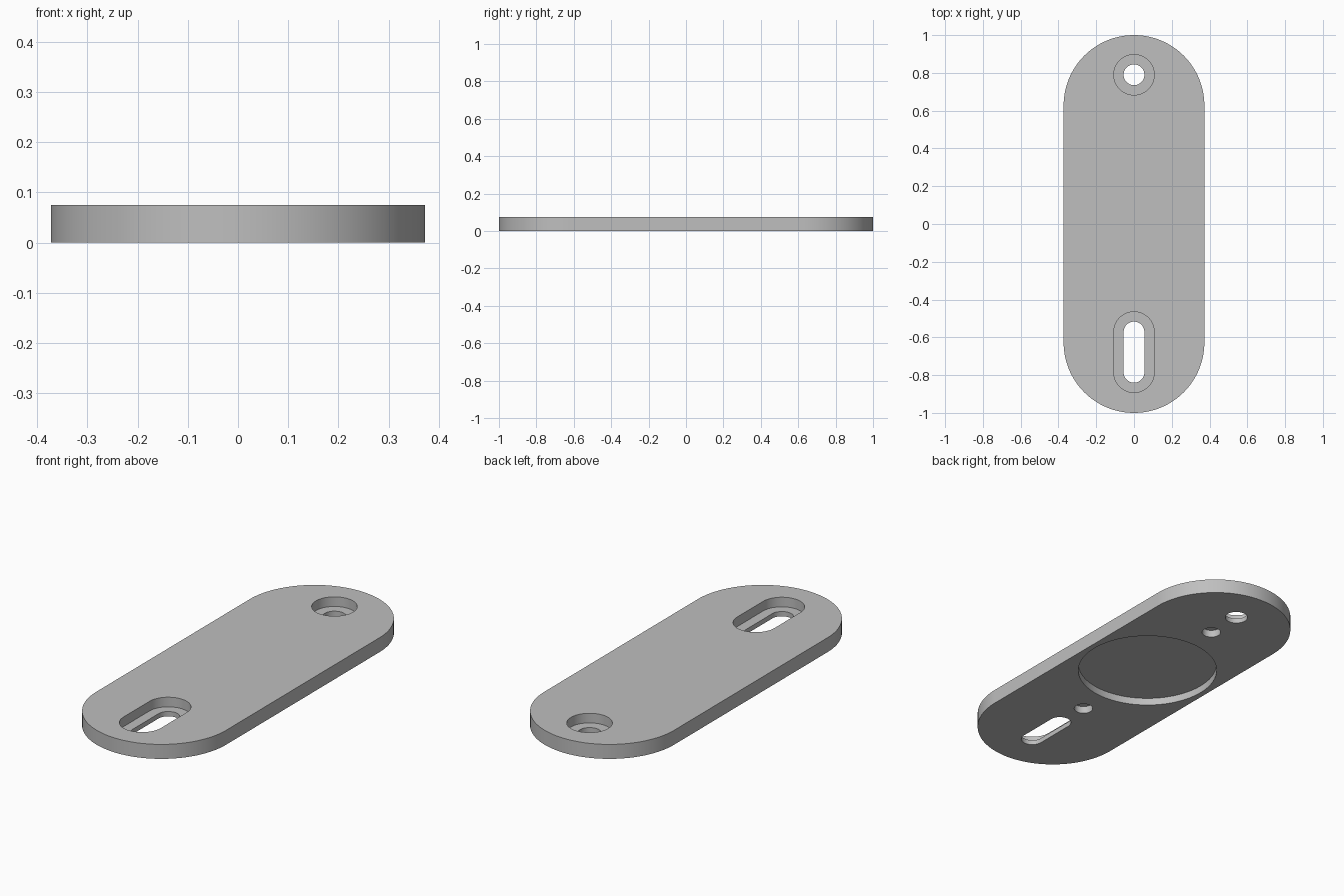
import bpy, bmesh, math

if "Cube" in bpy.data.objects:
    bpy.data.objects.remove(bpy.data.objects["Cube"])

T = 0.075        # plate thickness
FLOOR = 0.025    # height of the counterbore floors
POCKET = 0.038   # depth of the underside recesses


def slot_prism(name, r, y0, y1, z0, z1, n=48):
    """Upright round-ended prism; y0 == y1 gives a cylinder."""
    pts = []
    if y0 == y1:
        pts = [(r * math.cos(2 * math.pi * i / (2 * n)),
                y0 + r * math.sin(2 * math.pi * i / (2 * n))) for i in range(2 * n)]
    else:
        for cy, start in ((y1, 0), (y0, math.pi)):
            for i in range(n + 1):
                a = start + math.pi * i / n
                pts.append((r * math.cos(a), cy + r * math.sin(a)))
    bm = bmesh.new()
    face = bm.faces.new([bm.verts.new((x, y, z0)) for x, y in pts])
    ext = bmesh.ops.extrude_face_region(bm, geom=[face])
    top = [v for v in ext["geom"] if isinstance(v, bmesh.types.BMVert)]
    bmesh.ops.translate(bm, verts=top, vec=(0, 0, z1 - z0))
    bmesh.ops.recalc_face_normals(bm, faces=bm.faces)
    me = bpy.data.meshes.new(name)
    bm.to_mesh(me)
    bm.free()
    ob = bpy.data.objects.new(name, me)
    bpy.context.collection.objects.link(ob)
    return ob


grey = bpy.data.materials.new("plain grey")
grey.diffuse_color = (0.52, 0.52, 0.52, 1)
grey.use_nodes = True
grey.node_tree.nodes["Principled BSDF"].inputs["Base Color"].default_value = grey.diffuse_color

# Round-ended plate
plate = slot_prism("mounting_plate", 0.3725, -0.6275, 0.6275, 0, T, 64)
plate.data.materials.append(grey)

cutters = [
    # Counterbored round hole
    slot_prism("hole_counterbore", 0.107, 0.79, 0.79, FLOOR, 0.1),
    slot_prism("hole_through", 0.055, 0.79, 0.79, -0.03, 0.05),
    # Counterbored adjustment slot
    slot_prism("slot_counterbore", 0.107, -0.785, -0.572, FLOOR, 0.1),
    slot_prism("slot_through", 0.055, -0.785, -0.572, -0.03, 0.05),
    # Large round recess and two blind pin holes in the underside
    slot_prism("magnet_recess", 0.343, 0.104, 0.104, -0.03, POCKET, 64),
    slot_prism("pin_hole_front", 0.046, -0.39, -0.39, -0.03, POCKET),
    slot_prism("pin_hole_back", 0.046, 0.597, 0.597, -0.03, POCKET),
]
for c in cutters:
    c.hide_render = True
    m = plate.modifiers.new(c.name, "BOOLEAN")
    m.operation = "DIFFERENCE"
    m.solver = "EXACT"
    m.object = c

# Bake the cuts and drop the cutters
dg = bpy.context.evaluated_depsgraph_get()
baked = bpy.data.meshes.new_from_object(plate.evaluated_get(dg))
plate.modifiers.clear()
plate.data = baked
for c in cutters:
    bpy.data.objects.remove(c, do_unlink=True)

bpy.ops.object.select_all(action="DESELECT")
plate.select_set(True)
bpy.context.view_layer.objects.active = plate
bpy.ops.object.shade_smooth_by_angle(angle=math.radians(30))
